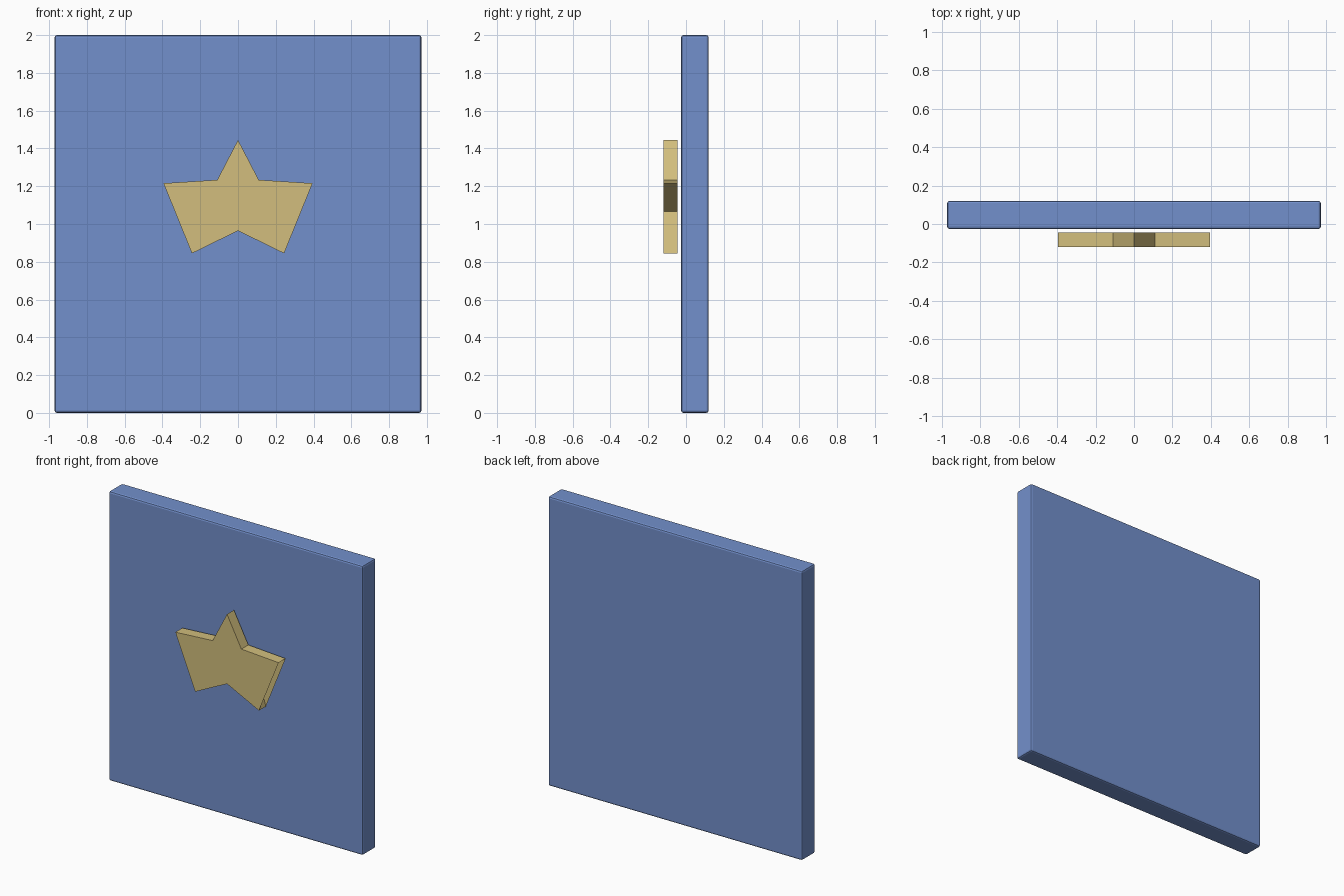
import bpy, bmesh, math

cube = bpy.data.objects.get("Cube")
if cube:
    bpy.data.objects.remove(cube, do_unlink=True)


def make_material(name, rgb):
    mat = bpy.data.materials.new(name)
    mat.use_nodes = True
    colour = (*rgb, 1.0)
    mat.diffuse_color = colour
    mat.node_tree.nodes["Principled BSDF"].inputs["Base Color"].default_value = colour
    return mat


def add_object(name, bm, mat):
    mesh = bpy.data.meshes.new(name)
    bm.to_mesh(mesh)
    bm.free()
    mesh.materials.append(mat)
    obj = bpy.data.objects.new(name, mesh)
    bpy.context.collection.objects.link(obj)
    return obj


blue = make_material("panel blue", (0.171, 0.279, 0.604))
gold = make_material("star gold", (0.645, 0.515, 0.205))

# Upright panel with slightly softened edges
bm = bmesh.new()
bmesh.ops.create_cube(bm, size=1.0)
bmesh.ops.scale(bm, vec=(1.942, 0.146, 2.0), verts=bm.verts)
bmesh.ops.translate(bm, vec=(0, 0.047, 1.0), verts=bm.verts)
panel = add_object("panel", bm, blue)
bevel = panel.modifiers.new("edge softening", 'BEVEL')
bevel.width = 0.012
bevel.segments = 2

# Star emblem: ten-point walls, clockwise from the top as seen from the front
FRONT, BACK, CENTRE = -0.12, -0.044, 1.113
bm = bmesh.new()
front, back = [], []
for i in range(10):
    rx, rz = (0.415, 0.332) if i % 2 == 0 else (0.187, 0.149)
    a = math.pi / 2 - i * math.pi / 5
    x, z = rx * math.cos(a), CENTRE + rz * math.sin(a)
    front.append(bm.verts.new((x, FRONT, z)))
    back.append(bm.verts.new((x, BACK, z)))
for i in range(10):
    j = (i + 1) % 10
    bm.faces.new((front[i], back[i], back[j], front[j]))

# Caps span straight across the two side notches, each half a quad and a triangle
for ring, flip in ((front, True), (back, False)):
    for ids in ((0, 1, 9), (1, 2, 4, 5), (5, 6, 8, 9), (1, 5, 9)):
        bm.faces.new([ring[k] for k in (reversed(ids) if flip else ids)])
add_object("star_emblem", bm, gold)
